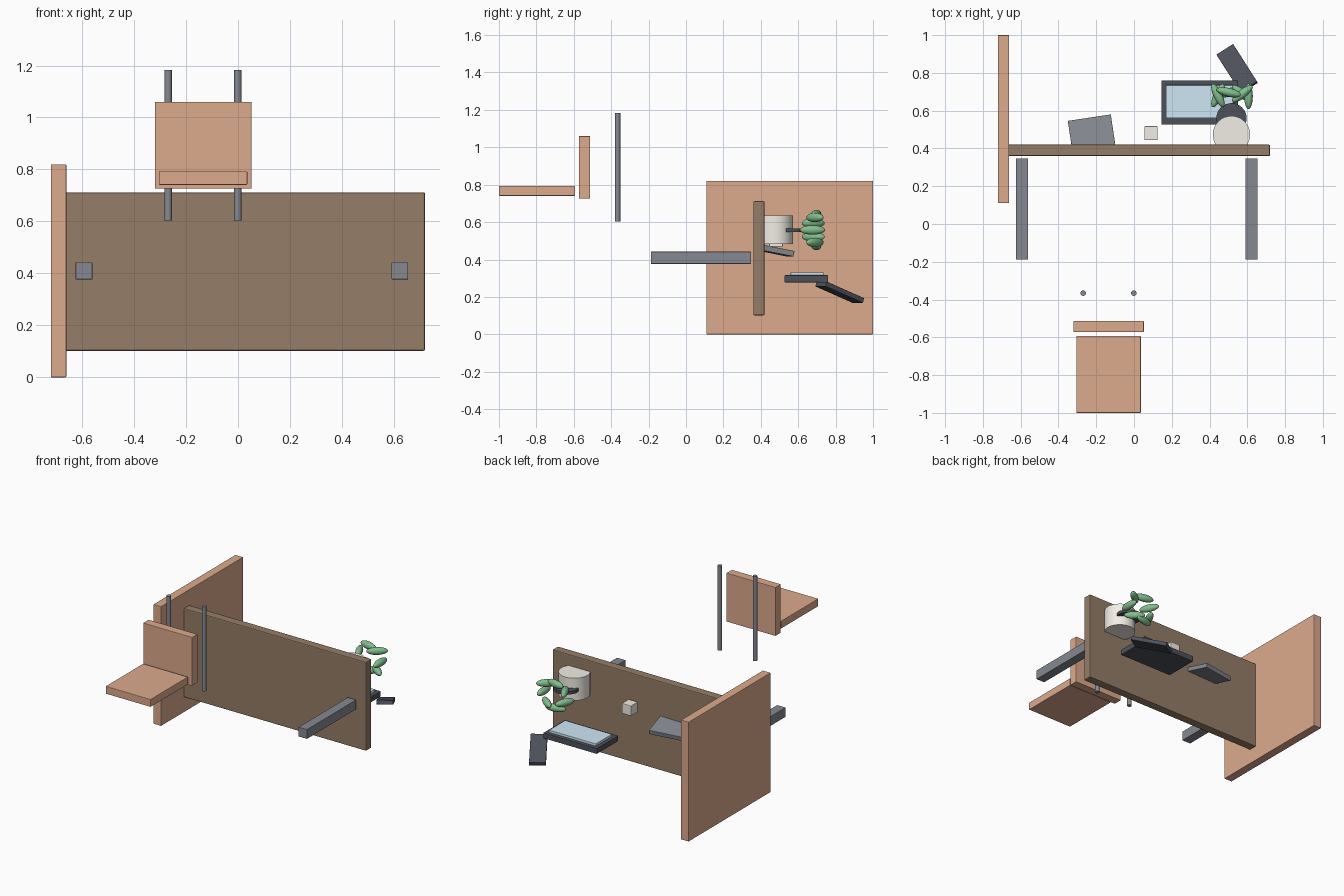
import bpy, math
from mathutils import Matrix

if "Cube" in bpy.data.objects:
    bpy.data.objects.remove(bpy.data.objects["Cube"])

def mat(name, r, g, b):
    m = bpy.data.materials.new(name)
    m.diffuse_color = (r, g, b, 1)
    m.use_nodes = True
    m.node_tree.nodes["Principled BSDF"].inputs["Base Color"].default_value = m.diffuse_color
    return m

TAN = mat("tan", .72, .40, .265)
BROWN = mat("brown_wood", .30, .205, .135)
STEEL = mat("steel", .24, .25, .285)
DARK = mat("dark", .075, .083, .105)
GLASS = mat("screen_blue", .62, .80, .92)
CREAM = mat("cream", .89, .86, .79)
GREEN = mat("leaf_green", .23, .52, .27)

def finish(name, m, smooth=False):
    o = bpy.context.object
    o.name = name
    o.data.materials.append(m)
    if smooth:
        bpy.ops.object.shade_smooth_by_angle(angle=math.radians(40))
    return o

def box(name, center, size, m, rot=None, bevel=0.003):
    bpy.ops.mesh.primitive_cube_add(size=1)
    o = finish(name, m)
    o.data.transform(Matrix.Diagonal((*size, 1)))
    o.location = center
    if rot:
        o.rotation_euler = [math.radians(a) for a in rot]
    if bevel:
        b = o.modifiers.new("bevel", 'BEVEL')
        b.width, b.segments = bevel, 2
    return o

def span(name, x, y, z, m, bevel=0.003):
    c = [(a + b) / 2 for a, b in (x, y, z)]
    s = [b - a for a, b in (x, y, z)]
    return box(name, c, s, m, None, bevel)

def cyl(name, center, r, h, m, sides=32):
    bpy.ops.mesh.primitive_cylinder_add(vertices=sides, radius=r, depth=h, location=center)
    return finish(name, m, True)

# desk: side panel, top and two legs
span("side_panel", (-.72, -.661), (.11, 1), (0, .82), TAN)
span("desk_top", (-.667, .72), (.36, .42), (.102, .712), BROWN, .006)
for x in (-.593, .623):
    span("desk_leg", (x - .032, x + .032), (-.188, .347), (.377, .442), STEEL, .002)

# chair: seat, back and four thin legs that overlap in pairs
span("chair_seat", (-.305, .036), (-1, -.593), (.741, .793), TAN)
span("chair_back", (-.32, .052), (-.572, -.513), (.726, 1.06), TAN)
for x in (-.269, -.001):
    for z in (.778, 1.008):
        leg = cyl("chair_leg", (x, -.366, z), .0145, .35, STEEL, 16)
        bpy.ops.object.shade_smooth()

# monitor and its screen
span("monitor_frame", (.145, .551), (.527, .76), (.278, .316), DARK)
span("monitor_screen", (.17, .526), (.56, .735), (.31, .332), GLASS, .002)

# stand plate, sloping down along its length
box("monitor_stand", (.546, .822, .225), (.252, .105, .027), DARK, (0, 20.5, 122.5), .002)

# tilted keyboard slab
box("keyboard", (-.224, .478, .447), (.23, .17, .03), STEEL, (-11, 0, 8.5), .002)

# small block
box("desk_block", (.09, .481, .505), (.07, .073, .07), CREAM)

# plant: pot, soil disc and ring of seven leaves
cyl("plant_pot", (.516, .473, .559), .099, .154, CREAM)
cyl("soil_disc", (.516, .56, .557), .08, .02, DARK)
for k in range(7):
    a = k * math.tau / 7
    c, s = math.cos(a), math.sin(a)
    bpy.ops.mesh.primitive_uv_sphere_add(segments=20, ring_count=12, radius=1)
    leaf = finish("leaf", GREEN, True)
    leaf.scale = (.068, .023, .025)
    leaf.location = (.521 + .085 * c, .676 + .022 * s * s, .558 + .085 * s)
    leaf.rotation_euler = (0, 0, math.atan2(c, s))
